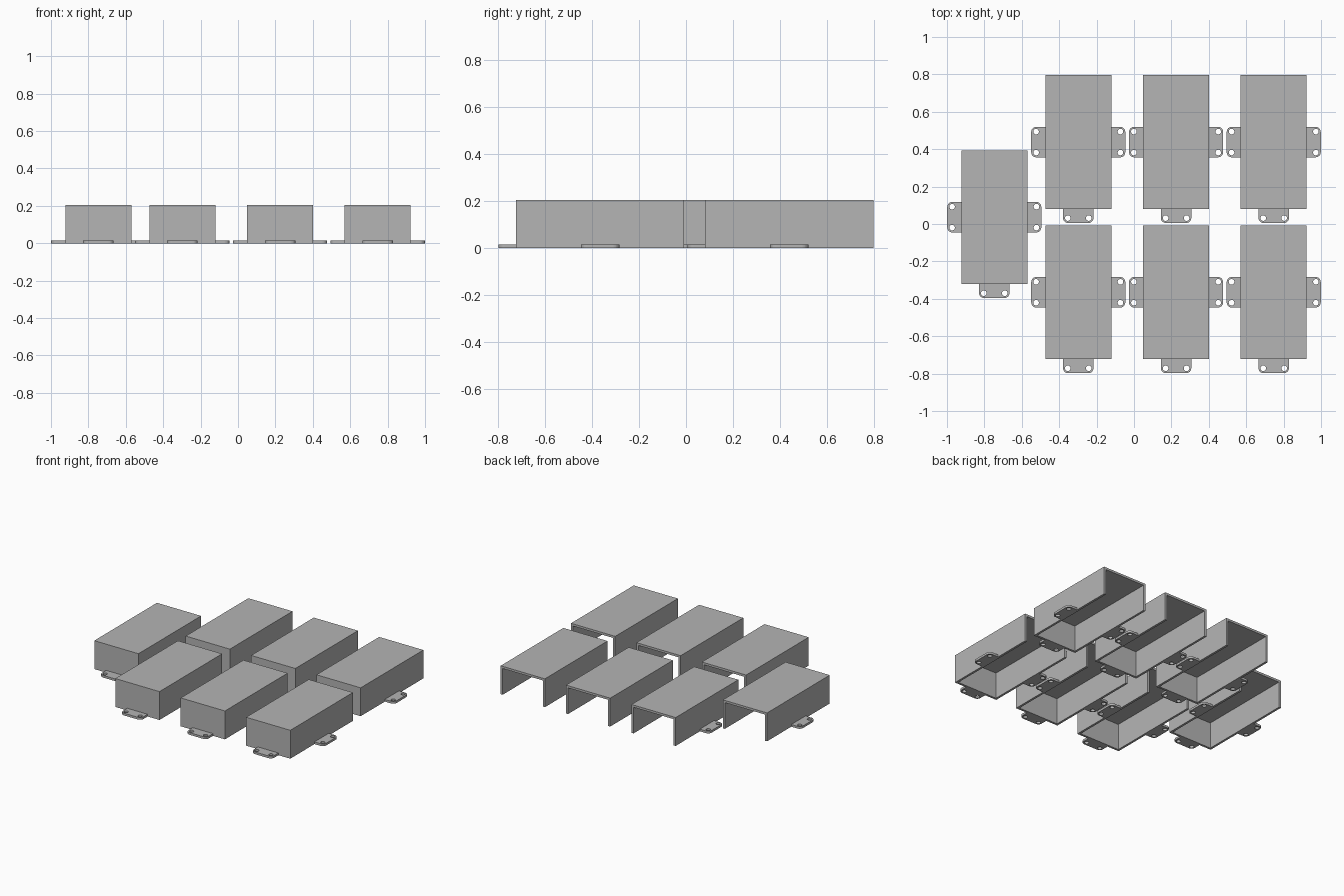
import bpy, bmesh, math
from mathutils import Matrix

if "Cube" in bpy.data.objects:
    bpy.data.objects.remove(bpy.data.objects["Cube"])

W, L, H, T = 0.353, 0.715, 0.205, 0.016      # cover width, length, height, sheet thickness
TAB_W, TAB_D, HOLE_R, CORNER = 0.163, 0.075, 0.015, 0.027

grey = bpy.data.materials.new("grey_metal")
grey.diffuse_color = (0.46, 0.46, 0.46, 1)
grey.use_nodes = True
grey.node_tree.nodes["Principled BSDF"].inputs["Base Color"].default_value = grey.diffuse_color


def arc(cx, cy, r, a0, a1, n):
    return [(cx + r * math.cos(math.radians(a0 + (a1 - a0) * i / n)),
             cy + r * math.sin(math.radians(a0 + (a1 - a0) * i / n))) for i in range(n + 1)]


def cover_mesh():
    # Box open at the bottom and the back
    bm = bmesh.new()
    bmesh.ops.create_cube(bm, size=1)
    bmesh.ops.transform(bm, verts=bm.verts,
                        matrix=Matrix.Translation((0, 0, H / 2)) @ Matrix.Diagonal((W, L, H, 1)))
    bm.normal_update()
    gone = [f for f in bm.faces if f.normal.z < -0.5 or f.normal.y > 0.5]
    bmesh.ops.delete(bm, geom=gone, context='FACES')
    me = bpy.data.meshes.new("cover")
    bm.to_mesh(me)
    bm.free()
    me.materials.append(grey)
    return me


def tab_mesh():
    # Lug pointing to -y with rounded outer corners and two screw holes
    h, d, c = TAB_W / 2, TAB_D, CORNER
    outline = ([(h, 0), (-h, 0)] + arc(-h + c, -d + c, c, 180, 270, 6)
               + arc(h - c, -d + c, c, 270, 360, 6))
    loops = [outline] + [arc(s * 0.056, -d + 0.026, HOLE_R, 0, 345, 23) for s in (-1, 1)]
    cu = bpy.data.curves.new("tab_outline", 'CURVE')
    cu.dimensions, cu.fill_mode, cu.extrude = '2D', 'BOTH', T / 2
    for pts in loops:
        sp = cu.splines.new('POLY')
        sp.points.add(len(pts) - 1)
        for p, (x, y) in zip(sp.points, pts):
            p.co = (x, y, 0, 1)
        sp.use_cyclic_u = True
    ob = bpy.data.objects.new("tab_outline", cu)
    bpy.context.collection.objects.link(ob)
    bpy.context.view_layer.update()
    me = bpy.data.meshes.new_from_object(ob.evaluated_get(bpy.context.evaluated_depsgraph_get()))
    bpy.data.objects.remove(ob)
    bm = bmesh.new()
    bm.from_mesh(me)
    bmesh.ops.remove_doubles(bm, verts=bm.verts, dist=1e-5)
    bmesh.ops.recalc_face_normals(bm, faces=bm.faces)
    bmesh.ops.translate(bm, verts=bm.verts, vec=(0, 0, T / 2))
    for f in bm.faces:
        f.smooth = False
    bm.to_mesh(me)
    bm.free()
    me.materials.clear()
    me.materials.append(grey)
    return me


def place(name, me, x, y, turn=0):
    ob = bpy.data.objects.new(name, me)
    ob.location = (x, y, 0)
    ob.rotation_euler.z = math.radians(turn)
    bpy.context.collection.objects.link(ob)
    return ob


cover, tab = cover_mesh(), tab_mesh()

# Two rows of three covers, plus one set between the rows on the left
back_y, front_y = 0.438, -0.365
spots = [(x, y) for y in (front_y, back_y) for x in (-0.298, 0.225, 0.747)]
spots.append((-0.747, (back_y + front_y) / 2))

for i, (x, y) in enumerate(spots, 1):
    ob = place(f"cover_{i}", cover, x, y)
    mod = ob.modifiers.new("sheet", 'SOLIDIFY')
    mod.thickness, mod.offset, mod.use_even_offset = T, -1, True
    place(f"front_tab_{i}", tab, x, y - L / 2)
    place(f"right_tab_{i}", tab, x + W / 2, y, 90)
    place(f"left_tab_{i}", tab, x - W / 2, y, -90)
